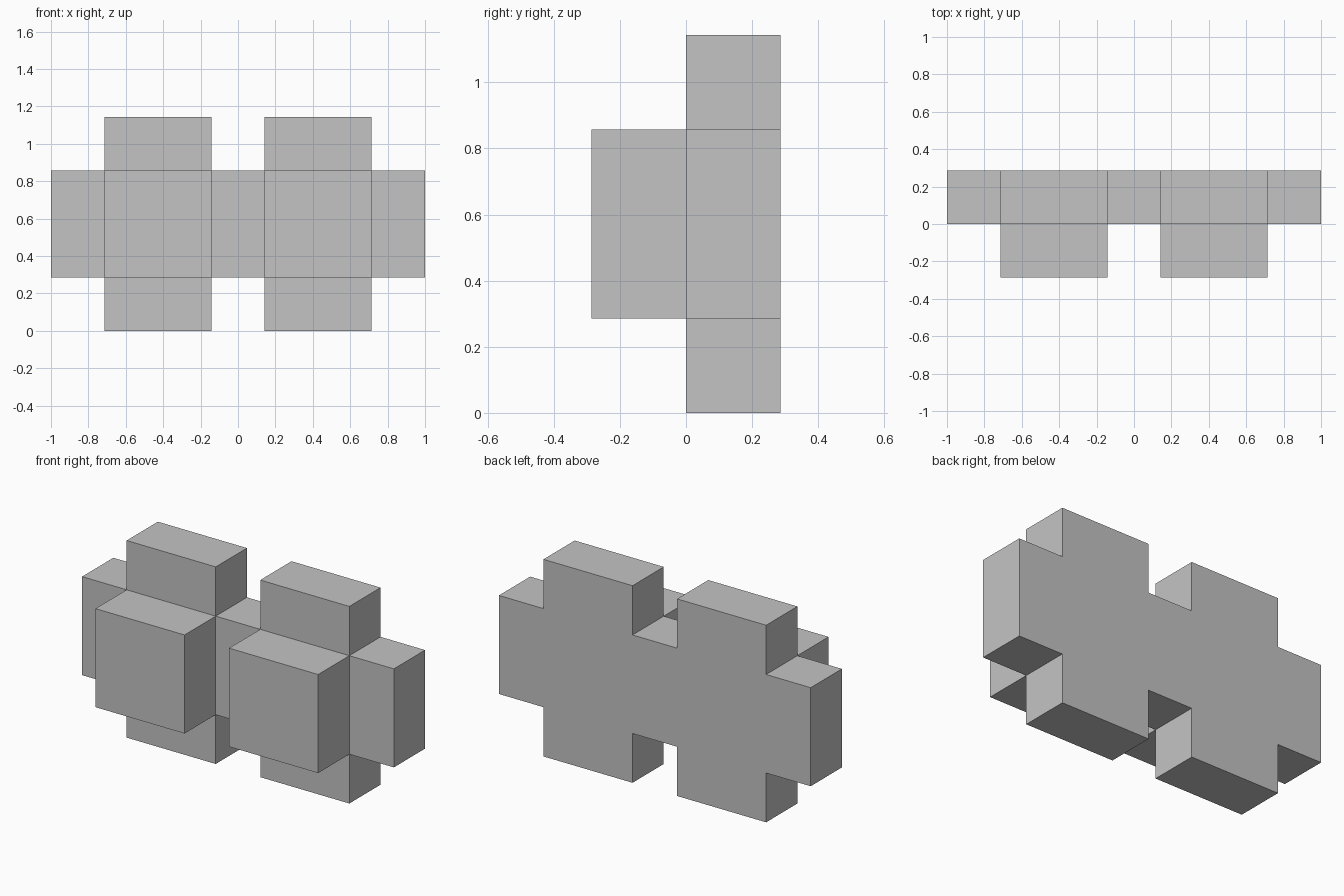
import bpy
import bmesh
from mathutils import Vector

cube = bpy.data.objects.get("Cube")
if cube:
    bpy.data.objects.remove(cube, do_unlink=True)

U = 2 / 7  # one module of the block layout

grey = bpy.data.materials.new("plain_grey")
grey.use_nodes = True
colour = (0.55, 0.55, 0.55, 1)
grey.diffuse_color = colour
grey.node_tree.nodes["Principled BSDF"].inputs["Base Color"].default_value = colour

columns = (-3.5, -2.5, -0.5, 0.5, 2.5, 3.5)
rows = (0, 1, 3, 4)


def extrude(bm, faces, distance):
    """Push a region of faces along y and return its new cap."""
    result = bmesh.ops.extrude_face_region(bm, geom=faces)["geom"]
    verts = [g for g in result if isinstance(g, bmesh.types.BMVert)]
    bmesh.ops.translate(bm, verts=verts, vec=Vector((0, distance * U, 0)))
    return [g for g in result if isinstance(g, bmesh.types.BMFace)]


bm = bmesh.new()
grid = {}


def corner(i, j):
    if (i, j) not in grid:
        grid[i, j] = bm.verts.new((columns[i] * U, U, rows[j] * U))
    return grid[i, j]


# Back silhouette: a full-width middle bar crossed by two tall columns
cells = []
for i in range(5):
    for j in range(3):
        if j == 1 or i in (1, 3):
            cells.append(bm.faces.new((corner(i, j), corner(i, j + 1),
                                       corner(i + 1, j + 1), corner(i + 1, j))))

# Slab thickness, keeping the back faces to close the solid
front = extrude(bm, cells, -1)

# Two square blocks standing out from the front crossings
for side in (-1, 1):
    crossing = [f for f in front if f.is_valid
                and (f.calc_center_median() - Vector((side * 1.5 * U, 0, 2 * U))).length < 0.01]
    extrude(bm, crossing, -1)
    bmesh.ops.delete(bm, geom=[f for f in crossing if f.is_valid], context="FACES_ONLY")

# Close the back if the extrusion consumed it
if any(e.is_boundary for e in bm.edges):
    bmesh.ops.holes_fill(bm, edges=[e for e in bm.edges if e.is_boundary], sides=0)

# Merge coplanar cells into clean flat faces
bmesh.ops.dissolve_limit(bm, angle_limit=0.01, verts=bm.verts[:], edges=bm.edges[:])
bmesh.ops.recalc_face_normals(bm, faces=bm.faces[:])

mesh = bpy.data.meshes.new("double_cross_block")
bm.to_mesh(mesh)
bm.free()
mesh.materials.append(grey)
body = bpy.data.objects.new("double_cross_block", mesh)
bpy.context.collection.objects.link(body)
